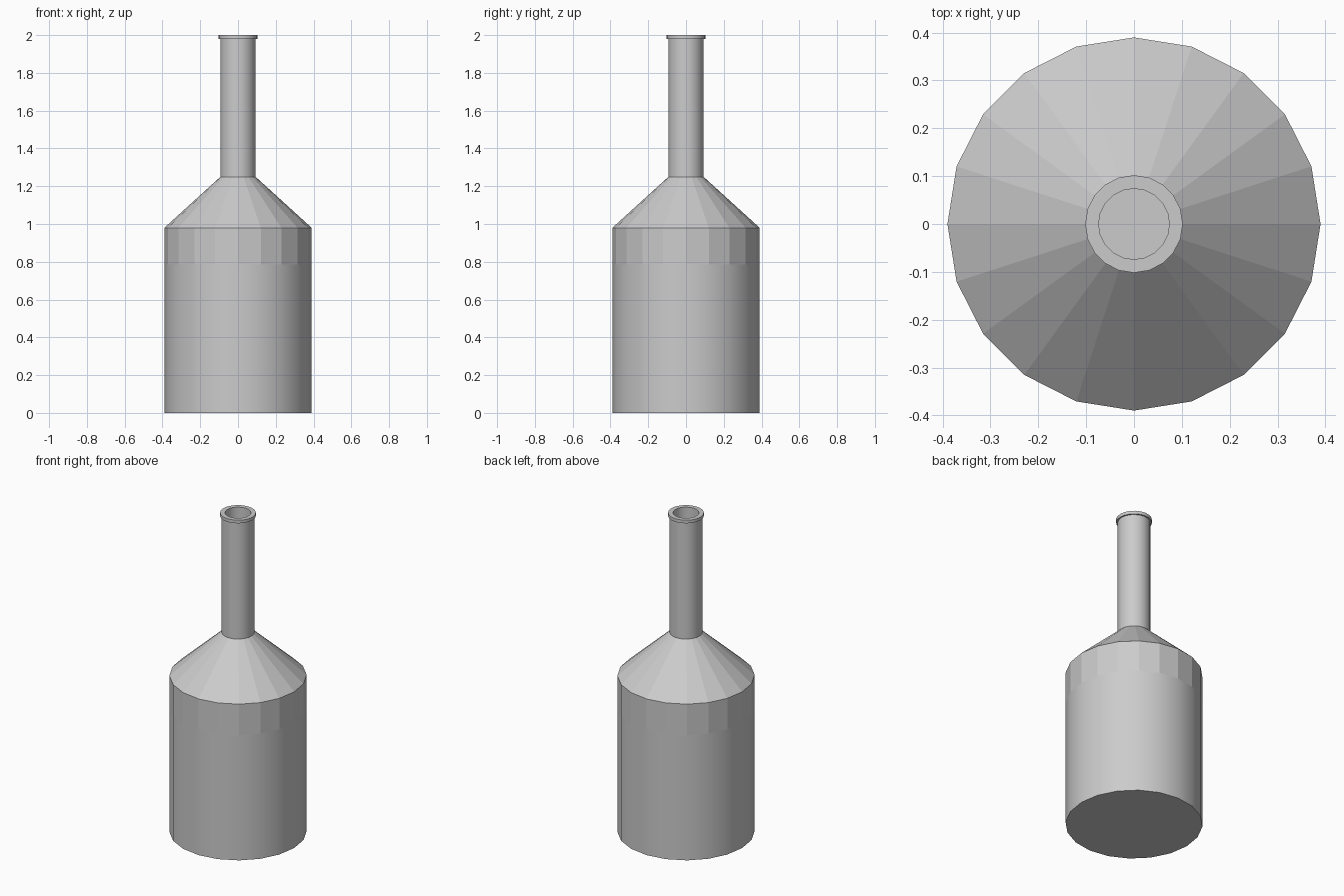
import bpy, bmesh
from math import cos, sin, pi

if "Cube" in bpy.data.objects:
    bpy.data.objects.remove(bpy.data.objects["Cube"])

SIDES = 20


def lathe(name, profile, smooth_spans):
    """Revolve (radius, z) points; spans listed in smooth_spans are shaded smooth."""
    bm = bmesh.new()
    rings = [[bm.verts.new((r * cos(2 * pi * i / SIDES), r * sin(2 * pi * i / SIDES), z))
              for i in range(SIDES)] for r, z in profile]
    for s, (a, b) in enumerate(zip(rings, rings[1:])):
        for i in range(SIDES):
            j = (i + 1) % SIDES
            f = bm.faces.new((a[i], a[j], b[j], b[i]))
            f.smooth = s in smooth_spans
    # outer base and inner floor
    bm.faces.new(rings[0][::-1])
    bm.faces.new(rings[-1])
    # keep profile corners sharp
    for e in bm.edges:
        if len(e.link_faces) == 2 and e.calc_face_angle() > 0.6:
            e.smooth = False
    bm.normal_update()
    mesh = bpy.data.meshes.new(name)
    bm.to_mesh(mesh)
    bm.free()
    obj = bpy.data.objects.new(name, mesh)
    bpy.context.collection.objects.link(obj)
    return obj


# Outside from base to lip, then back down the hollow inside
profile = [
    (0.39, 0.0), (0.39, 0.785), (0.39, 0.98),                       # body, faceted top band
    (0.093, 1.25), (0.093, 1.98),                                   # shoulder, neck
    (0.102, 1.98), (0.102, 2.0), (0.074, 2.0),                      # lip
    (0.074, 1.24), (0.37, 0.97), (0.37, 0.02),                      # inside
]
lathe("bottle", profile, {0, 3, 5, 7, 9})
